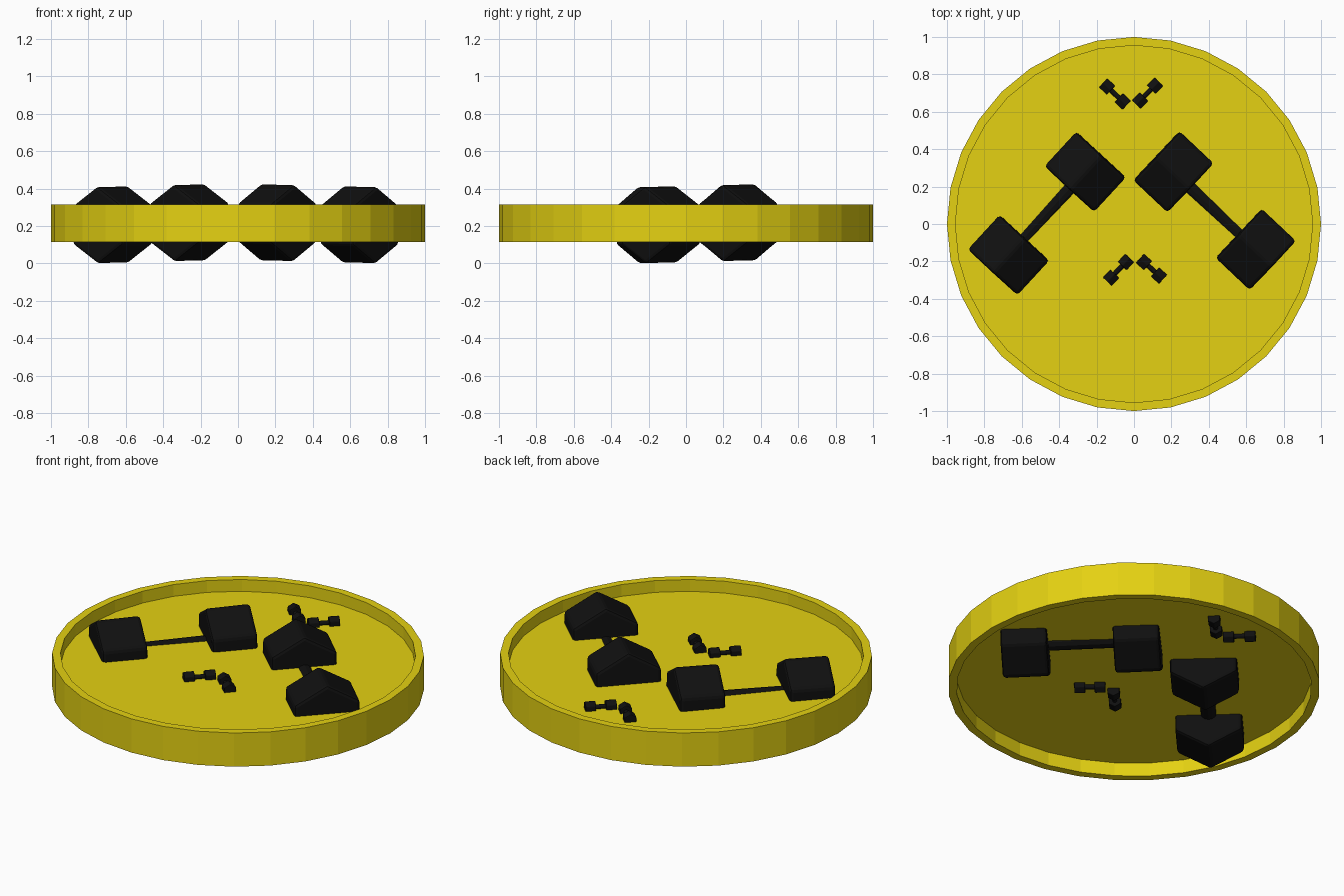
import bpy, bmesh, math
from mathutils import Vector, Matrix

if "Cube" in bpy.data.objects:
    bpy.data.objects.remove(bpy.data.objects["Cube"])


def material(name, rgb):
    m = bpy.data.materials.new(name)
    m.diffuse_color = (*rgb, 1)
    m.use_nodes = True
    m.node_tree.nodes["Principled BSDF"].inputs["Base Color"].default_value = m.diffuse_color
    return m


YELLOW = material("yellow", (0.78, 0.64, 0.006))
BLACK = material("black", (0.005, 0.005, 0.005))


def finish(bm, name, mat):
    bmesh.ops.recalc_face_normals(bm, faces=bm.faces)
    me = bpy.data.meshes.new(name)
    bm.to_mesh(me)
    bm.free()
    ob = bpy.data.objects.new(name, me)
    me.materials.append(mat)
    bpy.context.collection.objects.link(ob)
    return ob


# Medal disc: 32 sides, raised rim and a recessed floor on both faces
def disc():
    n = 32
    profile = [(0.955, 0.245), (0.955, 0.315), (1.0, 0.315),
               (1.0, 0.115), (0.955, 0.115), (0.955, 0.195)]
    bm = bmesh.new()
    rings = [[bm.verts.new((r * math.cos(2 * math.pi * i / n),
                            r * math.sin(2 * math.pi * i / n), z))
              for i in range(n)] for r, z in profile]
    for a, b in zip(rings, rings[1:]):
        for i in range(n):
            j = (i + 1) % n
            bm.faces.new((a[i], a[j], b[j], b[i]))
    bm.faces.new(rings[0])
    bm.faces.new(rings[-1])
    finish(bm, "disc", YELLOW)


# Prism along a direction, with one corner pointing up
def prism(name, centre, direction, radius, length, sides, bevel=0.0):
    x = direction.normalized()
    y = Vector((0, 0, 1)).cross(x).normalized()
    z = x.cross(y)
    rot = Matrix((x, y, z)).transposed()
    bm = bmesh.new()
    ends = []
    for s in (-0.5, 0.5):
        ends.append([bm.verts.new(centre + rot @ Vector((
            s * length,
            radius * math.sin(2 * math.pi * i / sides),
            radius * math.cos(2 * math.pi * i / sides)))) for i in range(sides)])
    for i in range(sides):
        j = (i + 1) % sides
        bm.faces.new((ends[0][i], ends[0][j], ends[1][j], ends[1][i]))
    for e in ends:
        bm.faces.new(e)
    if bevel:
        bmesh.ops.bevel(bm, geom=bm.edges[:], offset=bevel, segments=2,
                        profile=0.5, affect='EDGES')
    finish(bm, name, BLACK)


# Dumbbell: two hexagonal heads joined by a bar
def dumbbell(name, a, b, head_radius, head_length, bar_radius, bevel):
    a, b = Vector(a), Vector(b)
    d = b - a
    prism(name + "_head_a", a, d, head_radius, head_length, 6, bevel)
    prism(name + "_head_b", b, d, head_radius, head_length, 6, bevel)
    prism(name + "_bar", (a + b) / 2, d, bar_radius, d.length, 12)


disc()

# Large dumbbells pass through the disc
dumbbell("large_dumbbell_left", (-0.67, -0.165, 0.207), (-0.26, 0.28, 0.218),
         0.208, 0.25, 0.045, 0.018)
dumbbell("large_dumbbell_right", (0.21, 0.28, 0.218), (0.65, -0.135, 0.207),
         0.208, 0.25, 0.045, 0.018)

# Small dumbbells: pairs on both faces, above and below the large ones
SMALL = {
    "upper_left": ((-0.144, 0.735), (-0.06, 0.655)),
    "upper_right": ((0.112, 0.74), (0.032, 0.66)),
    "lower_left": ((-0.123, -0.287), (-0.043, -0.203)),
    "lower_right": ((0.134, -0.276), (0.053, -0.203)),
}
for face, z in (("front", 0.254), ("back", 0.184)):
    for key, (p, q) in SMALL.items():
        dx = 0.0
        if face == "back":
            dx = -0.055 if key.startswith("upper") else 0.015
        dumbbell("small_dumbbell_" + key + "_" + face,
                 (p[0] + dx, p[1], z), (q[0] + dx, q[1], z),
                 0.037, 0.058, 0.013, 0.004)
